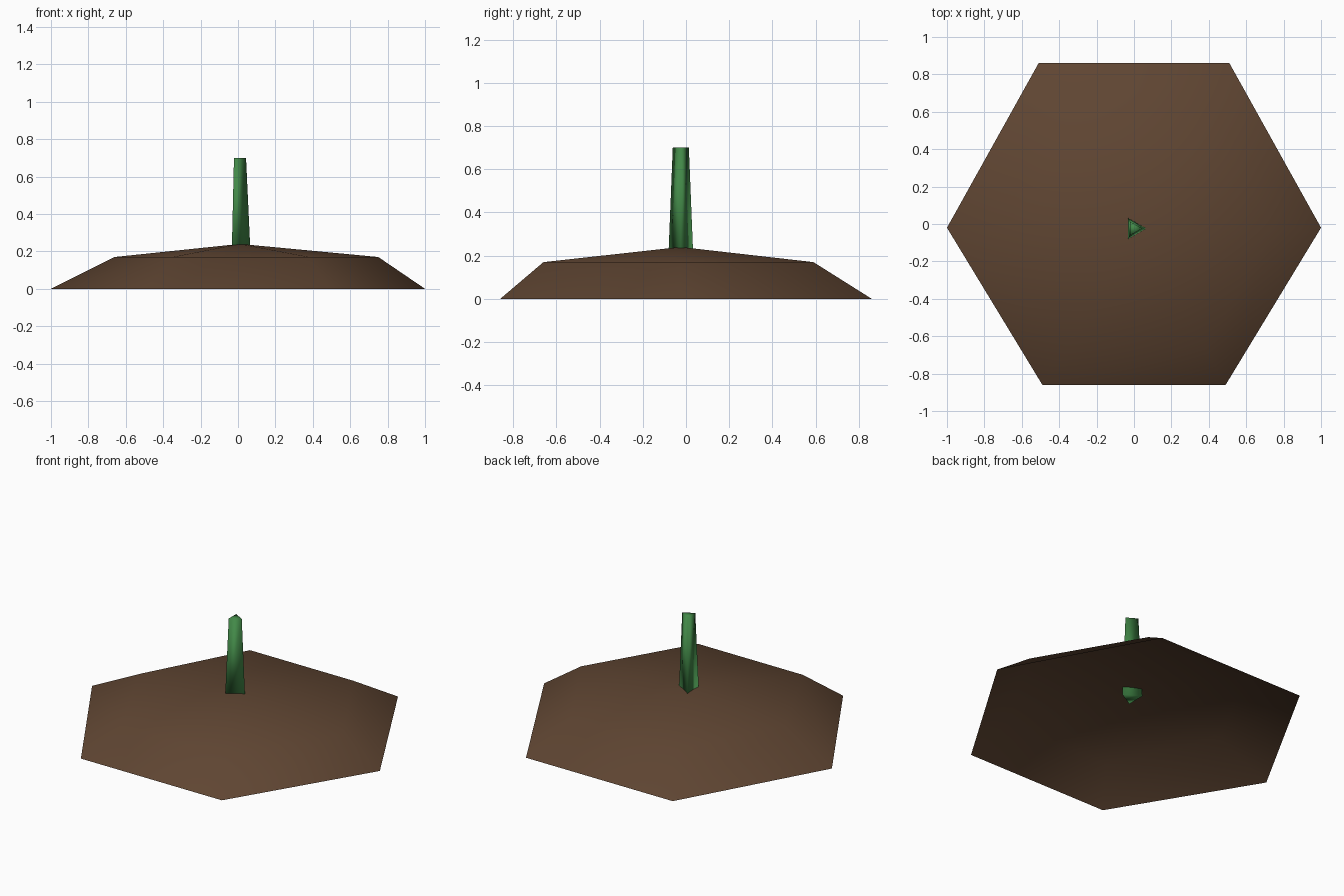
import bpy
import bmesh
from math import cos, sin, tau

cube = bpy.data.objects.get("Cube")
if cube:
    bpy.data.objects.remove(cube, do_unlink=True)


def make_material(name, colour):
    mat = bpy.data.materials.new(name)
    mat.use_nodes = True
    mat.diffuse_color = colour
    bsdf = next(n for n in mat.node_tree.nodes if n.type == 'BSDF_PRINCIPLED')
    bsdf.inputs["Base Color"].default_value = colour
    bsdf.inputs["Roughness"].default_value = 0.9
    return mat


def finish(bm, name, mat):
    bm.normal_update()
    mesh = bpy.data.meshes.new(name)
    bm.to_mesh(mesh)
    bm.free()
    for poly in mesh.polygons:
        poly.use_smooth = True
    mesh.materials.append(mat)
    obj = bpy.data.objects.new(name, mesh)
    bpy.context.collection.objects.link(obj)
    return obj


def add_ring(bm, points, z):
    return [bm.verts.new((x, y, z)) for x, y in points]


def bridge(bm, lower, upper):
    n = len(lower)
    for i in range(n):
        j = (i + 1) % n
        bm.faces.new((lower[i], lower[j], upper[j], upper[i]))


soil = make_material("soil brown", (0.115, 0.06, 0.032, 1))
leaf = make_material("stem green", (0.055, 0.25, 0.065, 1))

# Soil mound: open-bottomed hexagonal shell with a shallow peak
bm = bmesh.new()
foot = add_ring(bm, [(1, -.02), (.51, .86), (-.51, .86),
                     (-1, -.02), (-.49, -.86), (.49, -.86)], 0)
shoulder = add_ring(bm, [(.75, -.03), (.39, .59), (-.33, .59),
                         (-.66, -.03), (-.35, -.66), (.38, -.66)], .17)
bridge(bm, foot, shoulder)
peak = bm.verts.new((.01, -.025, .24))
for i, v in enumerate(shoulder):
    bm.faces.new((v, shoulder[(i + 1) % len(shoulder)], peak))
finish(bm, "soil_mound", soil)


# Sprout stem: tapered triangular prism pushed through the mound
def triangle(radius):
    return [(radius * cos(k * tau / 3), -.024 + radius * sin(k * tau / 3))
            for k in range(3)]


bm = bmesh.new()
base = add_ring(bm, triangle(.067), .185)
tip = add_ring(bm, triangle(.043), .70)
bridge(bm, base, tip)
bm.faces.new(tip)
bm.faces.new(base[::-1])
finish(bm, "sprout_stem", leaf)
